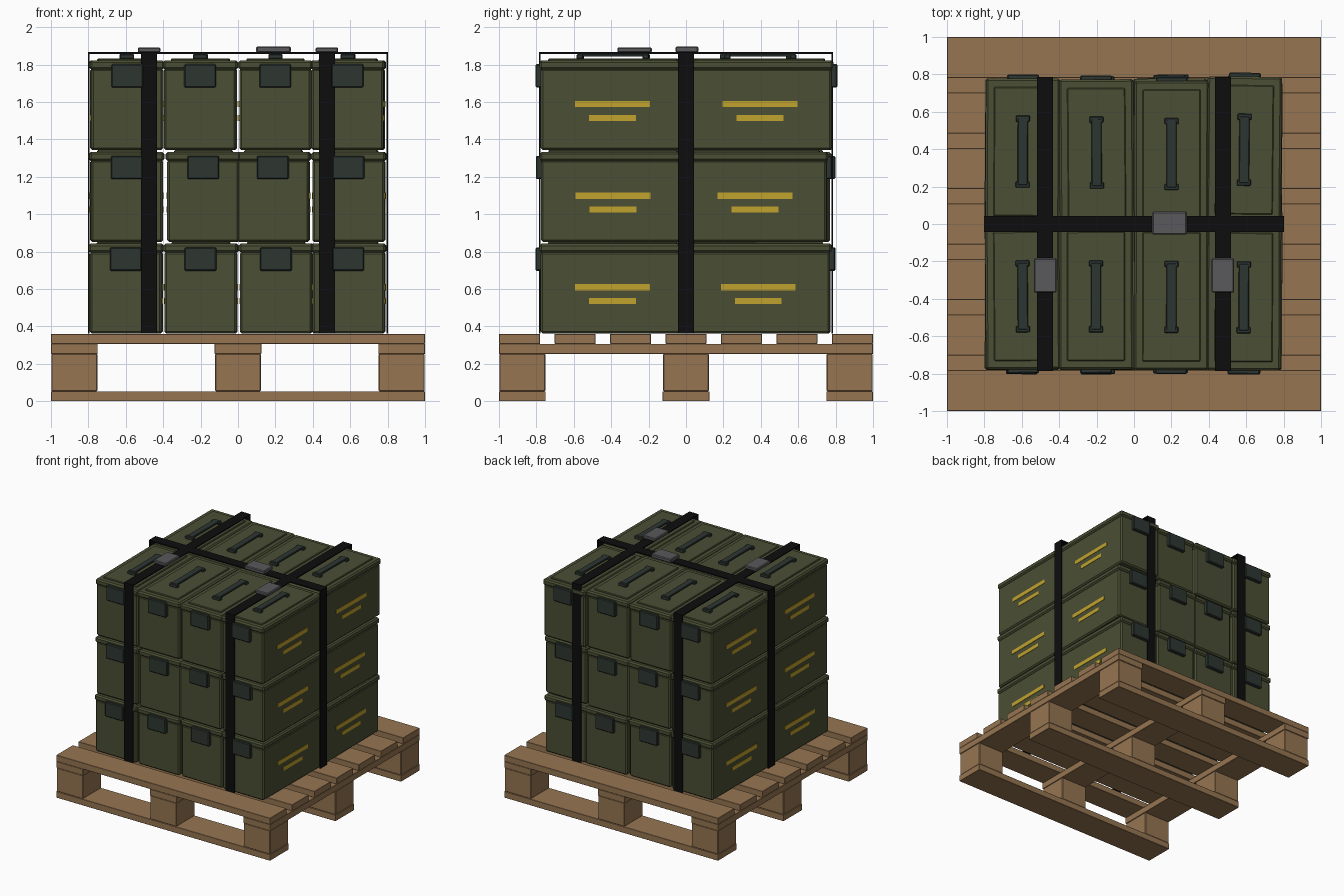
import bpy, bmesh, math, random
from mathutils import Matrix, Vector

if "Cube" in bpy.data.objects:
    bpy.data.objects.remove(bpy.data.objects["Cube"])

random.seed(4)


def material(name, rgb):
    m = bpy.data.materials.new(name)
    m.diffuse_color = (*rgb, 1)
    m.use_nodes = True
    m.node_tree.nodes["Principled BSDF"].inputs["Base Color"].default_value = m.diffuse_color
    return m


WOOD = material("pallet wood", (0.305, 0.178, 0.084))
GREEN = material("olive green", (0.069, 0.077, 0.034))
DARK = material("dark green metal", (0.026, 0.037, 0.031))
YELLOW = material("yellow marking", (0.53, 0.36, 0.026))
BLACK = material("black webbing", (0.004, 0.004, 0.004))
GREY = material("grey buckle", (0.10, 0.10, 0.107))


def block(name, mat, x, y, z, bevel=0.0, frame=Matrix()):
    """Box spanning the (low, high) ranges x, y, z, placed by frame."""
    bm = bmesh.new()
    bmesh.ops.create_cube(bm, size=1)
    size = Vector([r[1] - r[0] for r in (x, y, z)])
    mid = Vector([(r[1] + r[0]) / 2 for r in (x, y, z)])
    for v in bm.verts:
        v.co = v.co * size + mid
    if bevel:
        bmesh.ops.bevel(bm, geom=bm.edges[:], offset=bevel, segments=1, affect='EDGES')
    mesh = bpy.data.meshes.new(name)
    bm.to_mesh(mesh)
    bm.free()
    mesh.materials.append(mat)
    ob = bpy.data.objects.new(name, mesh)
    ob.matrix_world = frame
    bpy.context.collection.objects.link(ob)
    return ob


def span(centre, width):
    return (centre - width / 2, centre + width / 2)


# Pallet: runners, blocks, cross boards and deck
FULL = (-1, 1)
for a in (-0.875, 0, 0.875):
    block("pallet_runner", WOOD, FULL, span(a, 0.25), (0, 0.053), 0.002)
    block("pallet_cross_board", WOOD, span(a, 0.25), FULL, (0.253, 0.307), 0.002)
    for b in (-0.875, 0, 0.875):
        block("pallet_block", WOOD, span(a, 0.245), span(b, 0.245), (0.053, 0.253), 0.004)
for i in range(7):
    block("pallet_deck_board", WOOD, FULL, span(-0.89 + i * 0.89 / 3, 0.22), (0.307, 0.36), 0.002)


def crate(x, y, z, angle, end):
    """Lidded metal crate; end is the y direction of its latch."""
    f = Matrix.Translation((x, y, z)) @ Matrix.Rotation(angle, 4, 'Z')
    block("crate_body", GREEN, span(0, 0.385), span(0, 0.768), (0, 0.437), 0.011, f)
    block("crate_lid", GREEN, span(0, 0.398), span(0, 0.782), (0.432, 0.48), 0.011, f)
    block("crate_lid_panel", GREEN, span(0, 0.31), span(0, 0.69), (0.475, 0.49), 0.005, f)
    # Latch on the outer end
    block("crate_latch", DARK, span(0, 0.17), span(end * 0.395, 0.034), (0.335, 0.46), 0.006, f)
    # Painted bars on both long sides
    for s in (-1, 1):
        side = span(s * 0.193, 0.006)
        block("marking_long", YELLOW, side, span(0, 0.4), (0.23, 0.264), 0, f)
        block("marking_short", YELLOW, side, span(0, 0.25), (0.157, 0.189), 0, f)
    # Carrying handle, raised on two feet
    if z > 1.2:
        block("handle_grip", DARK, span(0, 0.055), span(0, 0.36), (0.501, 0.516), 0.004, f)
        for s in (-1, 1):
            block("handle_foot", DARK, span(0, 0.075), span(s * 0.176, 0.033), (0.488, 0.514), 0.004, f)


# Crates: three layers, four columns, two rows, slightly uneven
LAYER_X = ((-0.597, -0.2, 0.205, 0.593), (-0.597, -0.187, 0.19, 0.593), (-0.595, -0.203, 0.2, 0.587))
BACK_Y = ((0.386, 0.38, 0.388, 0.385), (0.386, 0.378, 0.386, 0.37), (0.387, 0.382, 0.374, 0.397))
for layer in range(3):
    for col in range(4):
        x = LAYER_X[layer][col]
        z = 0.362 + 0.49 * layer
        turn = math.radians(0.6)
        crate(x, -0.39 + random.uniform(-0.003, 0.004), z, random.uniform(-turn, turn), -1)
        crate(x + random.uniform(-0.004, 0.004), BACK_Y[layer][col], z, random.uniform(-turn, turn), 1)

# Straps: two running front to back and one running across
QUARTER = Matrix.Rotation(math.pi / 2, 4, 'Z')
TOP = (1.857, 1.866)


def strap(offset, reach, frame=Matrix()):
    wide = span(offset, 0.086)
    block("strap_top", BLACK, wide, (-reach, reach), TOP, 0, frame)
    for s in (-1, 1):
        block("strap_side", BLACK, wide, span(s * (reach - 0.004), 0.008), (0.362, 1.866), 0, frame)


for x in (-0.475, 0.475):
    strap(x, 0.786)
    block("strap_buckle", GREY, span(x, 0.12), span(-0.275, 0.185), (1.864, 1.892), 0.006)
strap(0, 0.802, QUARTER)
block("cross_strap_buckle", GREY, span(0.19, 0.185), span(0.005, 0.122), (1.864, 1.896), 0.006)
